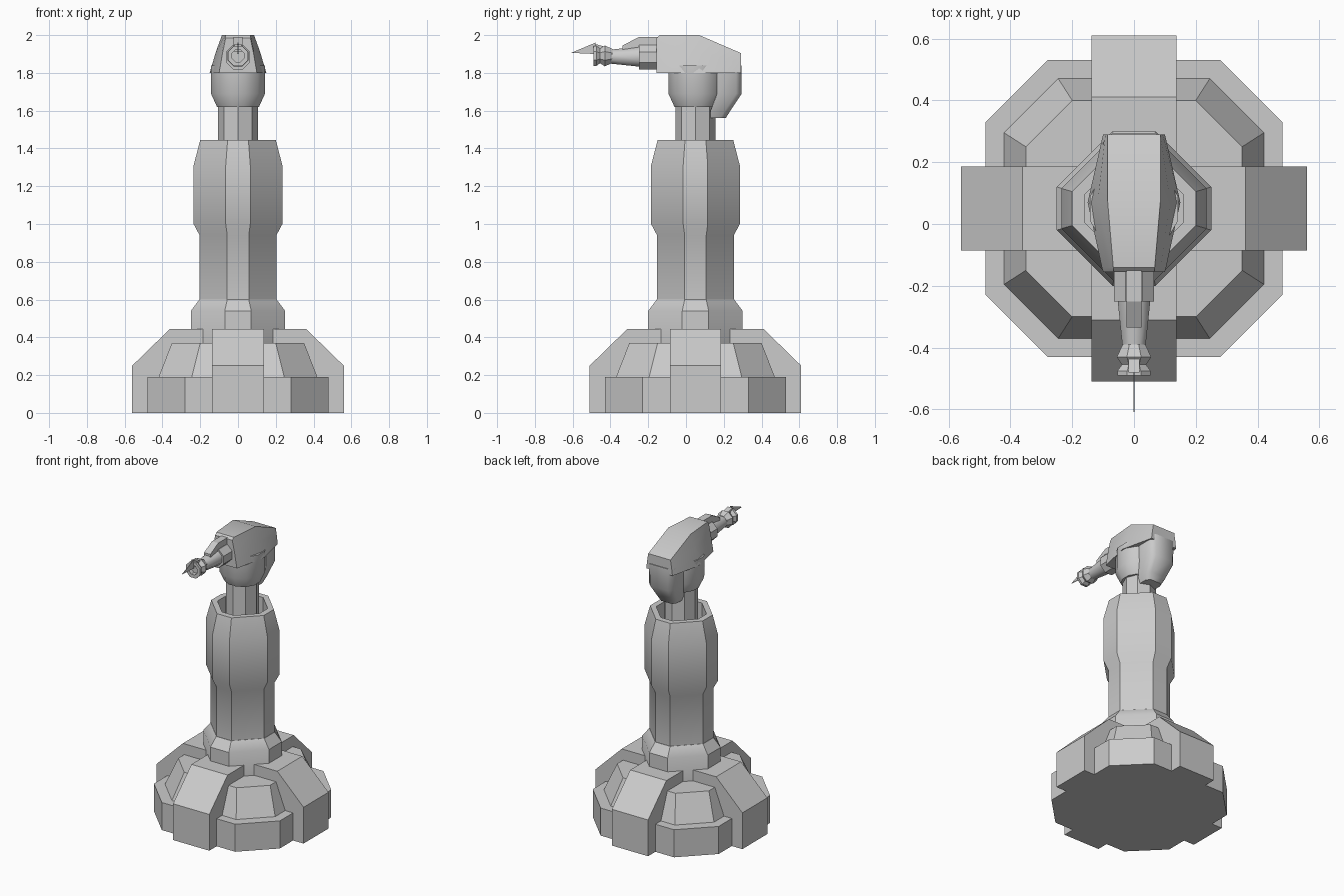
import bpy, math
from math import pi, sin, cos

if "Cube" in bpy.data.objects:
    bpy.data.objects.remove(bpy.data.objects["Cube"])

CY = 0.05  # the tower axis sits slightly behind the origin


def loft(name, rings, smooth=None):
    """Skin a list of equal-length point rings and cap both ends."""
    n = len(rings[0])
    verts = [p for r in rings for p in r]
    faces = [(a * n + i, a * n + (i + 1) % n, (a + 1) * n + (i + 1) % n, (a + 1) * n + i)
             for a in range(len(rings) - 1) for i in range(n)]
    faces += [tuple(reversed(range(n))), tuple(range(len(verts) - n, len(verts)))]
    me = bpy.data.meshes.new(name)
    me.from_pydata(verts, [], faces)
    ob = bpy.data.objects.new(name, me)
    bpy.context.collection.objects.link(ob)
    bpy.ops.object.select_all(action='DESELECT')
    ob.select_set(True)
    bpy.context.view_layer.objects.active = ob
    # consistent outward normals
    bpy.ops.object.mode_set(mode='EDIT')
    bpy.ops.mesh.select_all(action='SELECT')
    bpy.ops.mesh.normals_make_consistent(inside=False)
    bpy.ops.object.mode_set(mode='OBJECT')
    if smooth:
        bpy.ops.object.shade_smooth_by_angle(angle=math.radians(smooth))
    return ob


def oct_ring(h, c, z):
    """Octagon with half width h and flat sides reaching to +-c."""
    return [(x, y + CY, z) for x, y in
            [(h, -c), (h, c), (c, h), (-c, h), (-h, c), (-h, -c), (-c, -h), (c, -h)]]


def z_ring(r, z, n, off=0.0):
    return [(r * cos(2 * pi * i / n + off), CY + r * sin(2 * pi * i / n + off), z) for i in range(n)]


def y_ring(r, y, z, n=8):
    return [(r * cos(2 * pi * (i + .5) / n), y, z + r * sin(2 * pi * (i + .5) / n)) for i in range(n)]


def octs(name, spec, smooth=None):
    return loft(name, [oct_ring(*s) for s in spec], smooth)


# stepped octagonal base
octs("base_plinth", [(.48, .28, 0), (.48, .28, .19)])
octs("base_upper_tier", [(.42, .245, .18), (.42, .245, .19), (.35, .20, .37)])

# crossing buttress beams
half = [(.56, 0), (.56, .25), (.36, .445)]
prof = half + [(-a, z) for a, z in reversed(half)]
loft("buttress_side_to_side", [[(a, CY + s * .136, z) for a, z in prof] for s in (-1, 1)])
loft("buttress_front_to_back", [[(s * .138, CY + a, z) for a, z in prof] for s in (-1, 1)])

# column collar and hollow-topped column
octs("column_collar", [(.25, .07, .3), (.25, .07, .54), (.205, .057, .6)], 35)
octs("column", [(.203, .057, .58), (.203, .057, .94), (.235, .065, 1.0), (.235, .065, 1.31),
                (.20, .055, 1.445), (.16, .045, 1.445), (.16, .045, 1.28)], 30)

# neck post
loft("neck", [z_ring(.105, z, 8) for z in (1.25, 1.66)])

# rounded swivel under the head
loft("head_swivel", [z_ring(r, z, 12, pi / 12) for r, z in
                     ((.115, 1.62), (.148, 1.69), (.148, 1.84))], 50)


# head shell: trapezoid sections from front to back
def head_section(y, wb, wt, zt):
    zm = 1.8 + (zt - 1.8) * .55
    wm = wb + (wt - wb) * .5
    return [(-wb, y, 1.8), (wb, y, 1.8), (wm, y, zm), (wt, y, zt), (-wt, y, zt), (-wm, y, zm)]


loft("head_shell", [head_section(*s) for s in (
    (-.155, .10, .065, 1.985), (-.14, .104, .067, 2.0), (.07, .15, .085, 2.0),
    (.29, .10, .085, 1.905))], 40)

# rear counterweight hanging behind the swivel
loft("rear_counterweight", [
    [(sx * w, y, z) for sx, y in ((-1, y0), (1, y0), (1, y1 - .03), (.7, y1), (-.7, y1), (-1, y1 - .03))]
    for w, y0, y1, z in ((.06, .13, .21, 1.56), (.075, .13, .235, 1.6),
                         (.095, .165, .295, 1.69), (.10, .165, .295, 1.84))], 50)

# barrel: shroud, tapering tube, flared muzzle
loft("barrel_shroud", [y_ring(.07, y, 1.883) for y in (-.12, -.25)], 30)
loft("barrel", [y_ring(r, y, z) for r, y, z in
                ((.058, -.24, 1.886), (.040, -.40, 1.886))], 50)
loft("muzzle", [y_ring(r, y, 1.89) for r, y in
                ((.040, -.39), (.060, -.43), (.042, -.455), (.058, -.475), (.058, -.49),
                 (.034, -.49), (.034, -.46))], 30)


# rail on top of the barrel, and the thin pointed blade at the muzzle
def plate(name, w, pts):
    return loft(name, [[(s * w, y, z) for y, z in pts] for s in (-1, 1)])


plate("top_rail", .024, [(-.13, 1.91), (-.13, 1.99), (-.25, 1.99), (-.335, 1.945), (-.335, 1.91)])
plate("sight_block", .018, [(-.40, 1.91), (-.40, 1.93), (-.48, 1.953), (-.48, 1.91)])
plate("muzzle_blade", .002, [(-.48, 1.90), (-.48, 1.96), (-.608, 1.906)])
